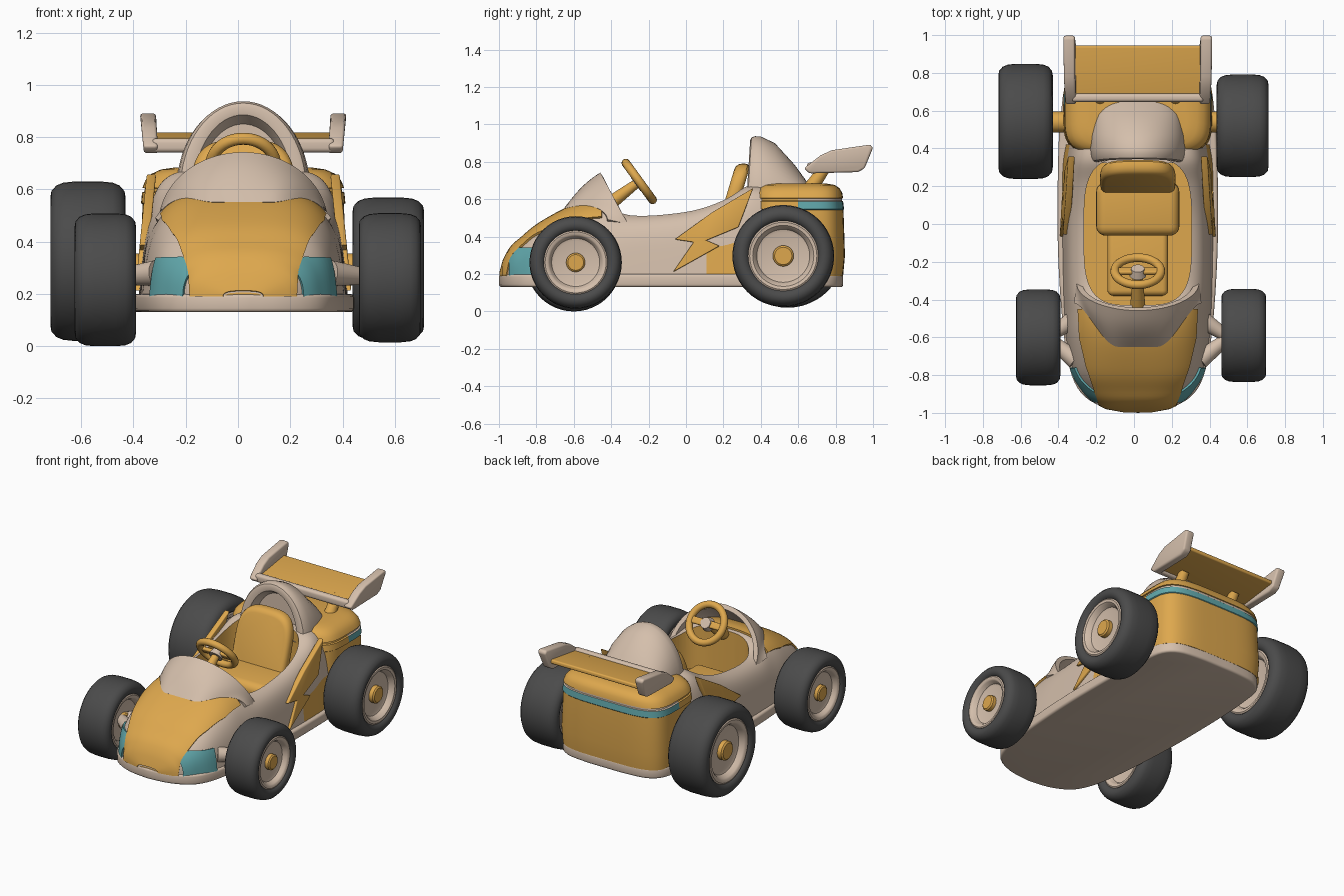
import bpy, bmesh
from math import sin, cos, pi, acos, asin, radians
from mathutils import Vector

if "Cube" in bpy.data.objects:
    bpy.data.objects.remove(bpy.data.objects["Cube"])

def material(name, rgb):
    m = bpy.data.materials.new(name)
    m.use_nodes = True
    m.diffuse_color = (*rgb, 1)
    m.node_tree.nodes["Principled BSDF"].inputs["Base Color"].default_value = (*rgb, 1)
    return m

YELLOW = material("golden yellow", (.73, .39, .075))
BEIGE = material("warm beige", (.66, .52, .41))
TEAL = material("teal", (.12, .39, .41))
TYRE = material("dark rubber", (.07, .07, .07))
parts = []

def add(name, verts, faces, mats, idx):
    me = bpy.data.meshes.new(name)
    me.from_pydata([tuple(v) for v in verts], [], faces)
    for m in mats:
        me.materials.append(m)
    for p, i in zip(me.polygons, idx):
        p.material_index = i
    bm = bmesh.new()
    bm.from_mesh(me)
    bmesh.ops.recalc_face_normals(bm, faces=bm.faces)
    bm.to_mesh(me)
    bm.free()
    ob = bpy.data.objects.new(name, me)
    bpy.context.scene.collection.objects.link(ob)
    parts.append(ob)
    return ob

def loft(name, rings, mats, closed=True, caps=True, row_mats=None, cap_mat=0):
    n, verts, faces, idx = len(rings[0]), [v for r in rings for v in r], [], []
    for i in range(len(rings) - 1):
        for j in range(n if closed else n - 1):
            k = (j + 1) % n
            faces.append((i*n + j, i*n + k, (i+1)*n + k, (i+1)*n + j))
            idx.append(row_mats[i] if row_mats else 0)
    if caps:
        last = (len(rings) - 1) * n
        faces += [tuple(range(n)), tuple(range(last, last + n))]
        idx += [cap_mat, cap_mat]
    return add(name, verts, faces, mats, idx)

def bevel(ob, width, segs=3):
    b = ob.modifiers.new("bevel", 'BEVEL')
    b.width, b.segments, b.limit_method, b.angle_limit = width, segs, 'ANGLE', radians(35)
    return ob

def thicken(ob, t):
    s = ob.modifiers.new("thickness", 'SOLIDIFY')
    s.thickness, s.offset = t, 0

def box(name, size, loc, mat, rx=0, width=.02):
    bpy.ops.mesh.primitive_cube_add(size=1, location=loc, rotation=(radians(rx), 0, 0))
    ob = bpy.context.object
    ob.name, ob.scale = name, size
    bpy.ops.object.transform_apply(location=False, rotation=False, scale=True)
    ob.data.materials.append(mat)
    parts.append(ob)
    return bevel(ob, width, 5)

def rod(name, a, b, r0, r1, mat):
    a, b = Vector(a), Vector(b)
    q = (b - a).to_track_quat('Z', 'Y')
    ring = lambda c, r: [c + q @ Vector((r*cos(t*pi/12), r*sin(t*pi/12), 0)) for t in range(24)]
    return loft(name, [ring(a, r0), ring(b, r1)], [mat])

def spline(pts, n=6):
    pts = [Vector(p) for p in pts]
    out = []
    for i in range(len(pts) - 1):
        p, q = pts[i], pts[i+1]
        m0 = (q - pts[max(i-1, 0)]) / 2
        m1 = (pts[min(i+2, len(pts)-1)] - p) / 2
        for k in range(n):
            t = k / n
            out.append(p*(2*t**3 - 3*t*t + 1) + m0*(t**3 - 2*t*t + t) + q*(3*t*t - 2*t**3) + m1*(t**3 - t*t))
    return out + [pts[-1]]

def lookup(table, y):
    for a, b in zip(table, table[1:]):
        if y <= b[0]:
            return a.lerp(b, max(0, (y - a[0]) / (b[0] - a[0])))
    return table[-1]

def power_ring(cy, rx, ry, z, e, n=64):
    f = lambda c: abs(c)**e * (1 if c > 0 else -1)
    return [(rx*f(cos(2*pi*k/n)), cy + ry*f(sin(2*pi*k/n)), z) for k in range(n)]

# Hull stations: y, half width, top height, corner softness
Z0 = .19
hull_table = spline([(-.99, .07, .205, .7), (-.978, .15, .255, .7), (-.935, .23, .335, .7), (-.88, .285, .385, .65),
                     (-.78, .342, .465, .6), (-.6, .38, .56, .6), (-.45, .39, .59, .58), (-.3, .395, .53, .4),
                     (0, .40, .55, .36), (.2, .40, .61, .35), (.33, .395, .672, .32), (.42, .38, .672, .32)])

def hull_pt(y, th, off=0):
    _, w, h, e = lookup(hull_table, y)
    z = Z0 + (h + off - Z0) * max(sin(th), 0)**e
    c = cos(th)
    x = (w + off) * abs(c)**e * (1 if c > 0 else -1)
    return Vector((x * (1 - .25*(z - Z0)), y, z))

def angle_at_x(y, x):
    _, w, _, e = lookup(hull_table, y)
    return acos(min(1, x / w)**(1 / e))

def angle_at_z(y, z):
    _, _, h, e = lookup(hull_table, y)
    return asin(min(1, (z - Z0) / (h - Z0))**(1 / e))

hull = loft("body_hull", [[hull_pt(s[0], pi*k/48) for k in range(49)] for s in hull_table],
            [BEIGE, YELLOW], cap_mat=1)
# Lower sill behind the bolt
for p in hull.data.polygons:
    if p.center.y > .1 and p.center.z < .3 and abs(p.center.x) > .3:
        p.material_index = 1

# Cockpit opening
cutter = loft("cockpit_cutter", [power_ring(-.04, .285, .39, z, .55) for z in (.28, 1)], [BEIGE, YELLOW],
              row_mats=[1], cap_mat=1)
cutter.hide_render = True
cut = hull.modifiers.new("cockpit", 'BOOLEAN')
cut.object, cut.operation, cut.solver = cutter, 'DIFFERENCE', 'EXACT'

# Hood panel and headlights follow the hull surface
hood_edge = [Vector(p) for p in [(-.99, .19), (-.94, .205), (-.9, .225), (-.75, .285), (-.6, .325), (-.45, .335)]]
hood_angle = lambda y: angle_at_x(y, lookup(hood_edge, y)[1])

def patch(name, y0, y1, lo, hi, mat, off):
    rows = []
    for i in range(33):
        y = y0 + (y1 - y0) * i / 32
        a, b = lo(y), hi(y)
        rows.append([hull_pt(y, a + (b - a)*k/32, off) for k in range(33)])
    thicken(loft(name, rows, [mat], closed=False, caps=False), .014)

patch("hood_panel", -.99, -.45, hood_angle, lambda y: pi - hood_angle(y), YELLOW, .006)
light_angle = lambda y: min(hood_angle(y), angle_at_z(y, .335))
patch("headlight_left", -.94, -.76, lambda y: .0, light_angle, TEAL, .005)
patch("headlight_right", -.94, -.76, lambda y: pi - light_angle(y), lambda y: pi, TEAL, .005)

# Windscreen cowl, its ends sunk into the cockpit rim
rows = []
for k in range(41):
    t = k / 20 - 1
    x = .325 * t
    u = min(1, max(0, (abs(x) - .1) / .23))
    y = -.64 + .22 * u*u*(3 - 2*u)
    low = Vector((x, y, hull_pt(y, angle_at_x(y, abs(x)))[2] - .03*t**4))
    c = cos(t*pi/2)
    top = Vector((.31*sin(t*pi/2), -.31 - .14*c, .465 + .265*c))
    rows.append([low.lerp(top, v/8) + Vector((0, 0, .02*sin(pi*v/8)*(1 - t**4))) for v in range(9)])
thicken(loft("windscreen_cowl", rows, [BEIGE], closed=False, caps=False), .03)

# Floor plate
half = spline([(0, -1), (.15, -.98), (.28, -.915), (.35, -.8), (.39, -.6), (.415, -.3), (.425, 0), (.42, .4),
               (.405, .6), (.38, .74), (.3, .815), (.15, .838), (0, .84)], 4)
outline = half + [Vector((-p[0], p[1])) for p in half[-2:0:-1]]
bevel(loft("floor_plate", [[(p[0], p[1], z) for p in outline] for z in (.13, .2)], [BEIGE]), .015)

# Rear body with trim bands that wrap the back only
levels = [(.19, .39, .24, 0), (.3, .395, .25, 0), (.543, .385, .242, 2), (.547, .391, .245, 2), (.588, .387, .24, 1),
          (.592, .378, .235, 1), (.604, .376, .235, 0), (.606, .386, .24, 0), (.635, .374, .235, 0),
          (.66, .35, .22, 0), (.676, .315, .195, 0), (.684, .26, .15, 0)]
rear = loft("rear_body", [power_ring(.6, rx, ry, z, .5) for z, rx, ry, _ in levels], [YELLOW, BEIGE, TEAL],
            row_mats=[l[3] for l in levels])
for p in rear.data.polygons:
    if p.center.y < .58:
        p.material_index = 0

# Headrest fairing with a hollow front
sections = [(.40, .17, .85), (.37, .18, .87), (.348, .19, .885), (.343, .225, .915), (.35, .24, .93),
            (.37, .25, .937), (.40, .255, .935), (.475, .25, .90), (.58, .23, .785), (.66, .195, .675)]
loft("headrest_fairing", [[(w*cos(pi*k/32), y + (.02 if 0 < i < 6 else 0)*(sin(pi*k/32) - 1),
                            .6 + (h - .6)*sin(pi*k/32)) for k in range(33)]
                          for i, (y, w, h) in enumerate(sections)], [BEIGE])

# Seat and cockpit fittings
bevel(loft("seat_back", [[(x, y + .3*(z - .55), z) for x, z, _ in power_ring(.55, .2, .24, 0, .6)]
                         for y in (.195, .275)], [YELLOW]), .03)
box("seat_cushion", (.44, .28, .16), (0, .08, .37), YELLOW, 4, .05)
box("floor_tunnel", (.32, .36, .08), (0, -.2, .3), YELLOW, 0, .03)
rod("steering_column", (0, -.27, .68), (0, -.43, .56), .025, .04, YELLOW)
bpy.ops.mesh.primitive_torus_add(location=(0, -.25, .695), rotation=(radians(-54), 0, 0), major_radius=.122,
                                 minor_radius=.023, major_segments=40, minor_segments=12)
ring = bpy.context.object
ring.name = "steering_wheel"
ring.data.materials.append(YELLOW)
parts.append(ring)
box("steering_spoke", (.24, .045, .025), (0, -.25, .695), YELLOW, -54, .01)
rod("steering_hub", (0, -.27, .68), (0, -.235, .705), .045, .035, BEIGE)

# Spoiler
box("spoiler_blade", (.70, .29, .028), (0, .80, .784), YELLOW, 8, .01)
box("spoiler_leading_edge", (.70, .045, .055), (0, .668, .768), BEIGE, 0, .018)

def side_prism(name, outline, x_in, x_out, mat, width):
    return bevel(loft(name, [[(f(z), y, z) for y, z in outline] for f in (x_in, x_out)], [mat]), width)

plate = [(.63, .765), (.66, .738), (.92, .745), (.955, .765), (1, .875), (.985, .892), (.78, .862), (.72, .835)]
bolt = [(.36, .66), (.14, .53), (-.06, .385), (.04, .37), (-.07, .21), (.18, .35), (.11, .38), (.28, .45)]

def wheel(name, s, x0, x1, y, z, R):
    cx, W = (x0 + x1) / 2, x1 - x0
    def spin(part, profile, mat, caps=True):
        rings = [[(s*(cx + W*d), y + R*r*cos(2*pi*k/48), z + R*r*sin(2*pi*k/48)) for k in range(48)]
                 for r, d in profile]
        loft(name + part, rings, [mat], caps=caps)
    mirrored = lambda half: [(r, -d) for r, d in half] + [(r, d) for r, d in half[::-1]]
    spin("_tyre", mirrored([(.66, .36), (.68, .42), (.73, .475), (.8, .5), (.88, .485), (.95, .42), (.985, .33),
                            (1, .18)]), TYRE, False)
    spin("_rim", mirrored([(.46, .29), (.52, .31), (.57, .41), (.6, .44), (.66, .45), (.69, .43), (.7, .38)]), BEIGE)
    spin("_hub", mirrored([(.17, .42), (.205, .39)]), YELLOW)

for s, side in ((1, "left"), (-1, "right")):
    side_prism("spoiler_end_" + side, plate, lambda z: s*(.325 + .06*(z - .74)), lambda z: s*(.38 + .1*(z - .74)),
               BEIGE, .018)
    side_prism("lightning_bolt_" + side, bolt, lambda z: s*(.38 - .1*(z - Z0)), lambda z: s*(.416 - .1*(z - Z0)),
               YELLOW, .006)
    rod("spoiler_strut_" + side, (s*.2, .66, .65), (s*.2, .745, .77), .04, .03, YELLOW)
    rod("rear_axle_" + side, (s*.33, .54, .3), (s*.5, .54, .3), .055, .055, YELLOW)
    for y in (-.5, -.72):
        rod("suspension_arm_" + side, (s*.33, y, .28), (s*.48, -.6, .265), .05, .03, BEIGE)

# The body sits slightly to the left between the wheels
for ob in parts:
    ob.location.x += .02

# Wheels
wheel("front_left_wheel", 1, .462, .70, -.59, .262, .247)
wheel("rear_left_wheel", 1, .438, .712, .52, .297, .272)
wheel("front_right_wheel", -1, .39, .625, -.6, .254, .254)
wheel("rear_right_wheel", -1, .43, .718, .543, .325, .305)

# Apply modifiers, drop the cutter and smooth the shading
dg = bpy.context.evaluated_depsgraph_get()
dg.update()
baked = [bpy.data.meshes.new_from_object(ob.evaluated_get(dg)) for ob in parts]
for ob, me in zip(parts, baked):
    ob.modifiers.clear()
    ob.data = me
parts.remove(cutter)
bpy.data.objects.remove(cutter)
bpy.ops.object.select_all(action='DESELECT')
for ob in parts:
    ob.select_set(True)
bpy.context.view_layer.objects.active = hull
bpy.ops.object.shade_smooth_by_angle(angle=radians(35))
